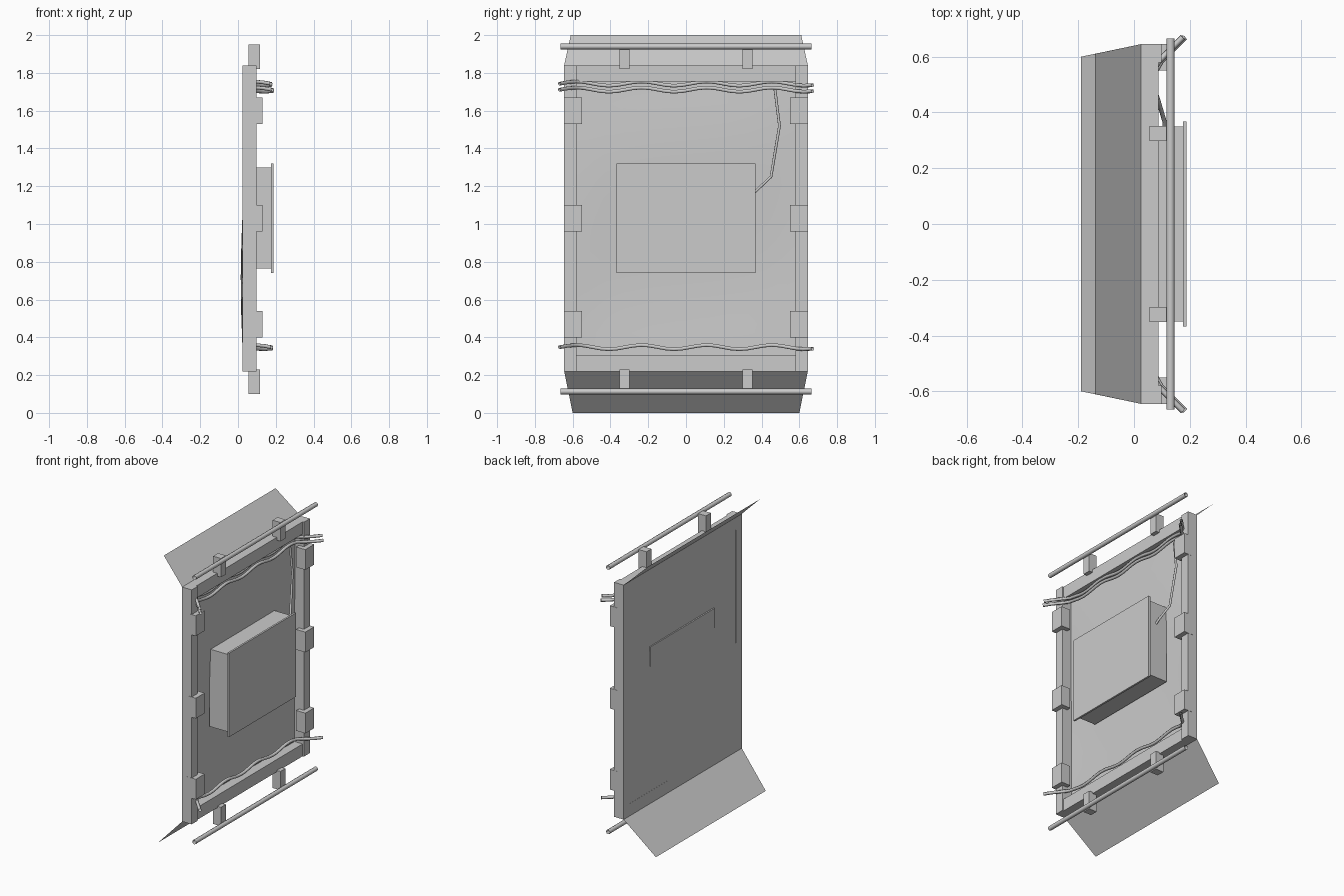
import bpy, bmesh, math

if "Cube" in bpy.data.objects:
    bpy.data.objects.remove(bpy.data.objects["Cube"])


def mesh_object(name, verts, faces):
    me = bpy.data.meshes.new(name)
    me.from_pydata(verts, [], faces)
    ob = bpy.data.objects.new(name, me)
    bpy.context.collection.objects.link(ob)
    return ob


def box(name, x, y, z):
    """Box from (min, max) ranges on each axis."""
    bpy.ops.mesh.primitive_cube_add(size=1)
    ob = bpy.context.object
    ob.name = name
    for v in ob.data.vertices:
        v.co = [r[0] if c < 0 else r[1] for c, r in zip(v.co, (x, y, z))]
    return ob


def tube(name, pts, radius, res=1):
    """Open-ended tube along a path."""
    cu = bpy.data.curves.new(name, 'CURVE')
    cu.dimensions = '3D'
    cu.bevel_depth = radius
    cu.bevel_resolution = res
    sp = cu.splines.new('POLY')
    sp.points.add(len(pts) - 1)
    for p, co in zip(sp.points, pts):
        p.co = (*co, 1)
    ob = bpy.data.objects.new(name, cu)
    bpy.context.collection.objects.link(ob)
    return ob


# outer frame
W, Z0, Z1 = 0.645, 0.22, 1.84
for s, n in ((-1, "near"), (1, "far")):
    ys = sorted((s * 0.58, s * W))
    box("side_rail_" + n, (0.025, 0.098), ys, (Z0, Z1))
    # clamps on the side rails
    for z in (0.47, 1.03, 1.60):
        box("clamp_" + n, (0.06, 0.13), sorted((s * 0.55, s * (W + 0.001))), (z - 0.07, z + 0.07))
box("top_rail", (0.025, 0.088), (-0.58, 0.58), (1.755, Z1))
box("bottom_rail", (0.025, 0.088), (-0.58, 0.58), (Z0, 0.305))

# slightly wavy backing sheet
bm = bmesh.new()
bmesh.ops.create_grid(bm, x_segments=12, y_segments=16, size=1)
for v in bm.verts:
    u, t = v.co.x, v.co.y
    fall = (1 - u ** 4) * (1 - t ** 4)
    wave = 0.012 * math.sin(math.pi * (t - 0.05 - 0.08 * u)) * fall
    v.co = (0.026 + wave, u * W, 1.03 + t * 0.81)
me = bpy.data.meshes.new("backing_sheet")
bm.to_mesh(me)
bm.free()
me.shade_smooth()
bpy.context.collection.objects.link(bpy.data.objects.new("backing_sheet", me))

# angled flaps folded back at top and bottom
for n, z, x2, z2, y2 in (("top_flap", Z1, -0.14, 2.0, 0.61), ("bottom_flap", Z0, -0.19, 0.0, 0.60)):
    mesh_object(n, [(0.025, -W, z), (0.025, W, z), (x2, y2, z2), (x2, -y2, z2)], [(0, 1, 2, 3)])

# equipment box with cover plate
box("equipment_box", (0.026, 0.175), (-0.35, 0.35), (0.765, 1.30))
box("box_cover", (0.175, 0.188), (-0.367, 0.367), (0.74, 1.32))

# handrails on standoffs
for n, zr, za, zb in (("upper", 1.94, 1.82, 1.95), ("lower", 0.113, 0.10, 0.23)):
    tube(n + "_handrail", [(0.131, -0.665, zr), (0.131, 0.665, zr)], 0.015, 2)
    for y in (-0.325, 0.325):
        box(n + "_standoff", (0.056, 0.116), (y - 0.027, y + 0.027), (za, zb))

# wavy cables whose ends lift over the side rails
for n, zc, dx in (("upper_cable_a", 1.743, 0.0), ("upper_cable_b", 1.711, 0.008), ("lower_cable", 0.348, 0.004)):
    pts = []
    for i in range(32):
        y = -0.67 + 1.34 * i / 31
        x = 0.065 + max(0, abs(y) - 0.56) + dx
        pts.append((x, y, zc + 0.011 * math.cos(2 * math.pi * (y + 0.58) / 0.345)))
    tube(n, pts, 0.0105)

# lead from the box up to the cables
tube("box_lead", [(0.11, 0.34, 1.15), (0.11, 0.365, 1.17), (0.085, 0.45, 1.25),
                  (0.07, 0.495, 1.52), (0.067, 0.47, 1.72)], 0.008)
